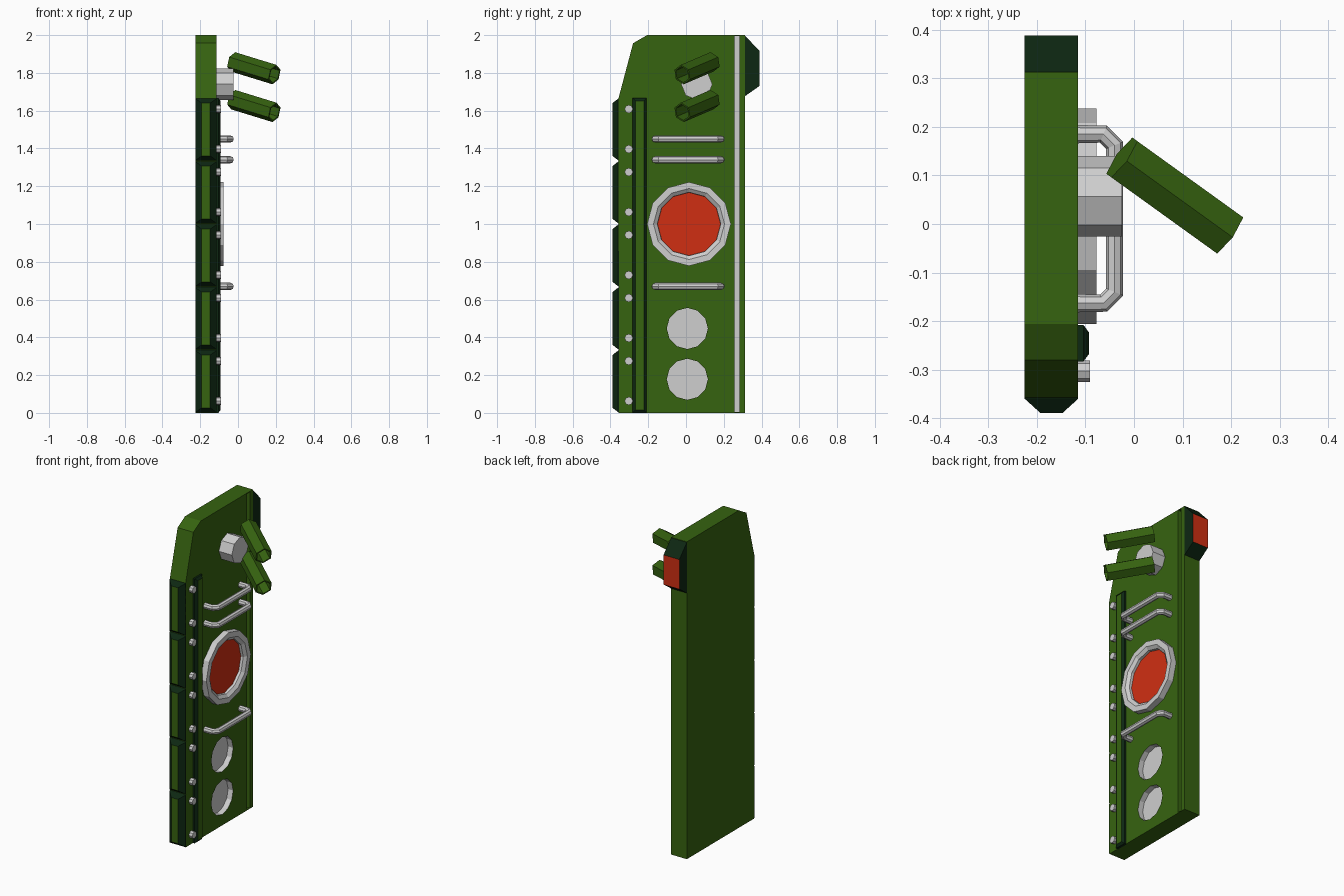
import bpy, bmesh, math
from mathutils import Vector

if "Cube" in bpy.data.objects:
    bpy.data.objects.remove(bpy.data.objects["Cube"])


def material(name, rgb):
    m = bpy.data.materials.new(name)
    m.diffuse_color = (*rgb, 1)
    m.use_nodes = True
    m.node_tree.nodes["Principled BSDF"].inputs["Base Color"].default_value = m.diffuse_color
    return m


GREEN = material("green paint", (0.037, 0.125, 0.005))
DARK = material("dark green trim", (0.004, 0.02, 0.006))
GREY = material("light grey metal", (0.62, 0.62, 0.62))
RED = material("red lamp", (0.63, 0.028, 0.006))


def loft(name, rings, side, cap=None):
    """Join rings of points into a closed solid; the last cap may differ in colour."""
    bm = bmesh.new()
    loops = [[bm.verts.new(p) for p in ring] for ring in rings]
    n = len(loops[0])
    for a, b in zip(loops, loops[1:]):
        for i in range(n):
            j = (i + 1) % n
            bm.faces.new((a[i], a[j], b[j], b[i]))
    bm.faces.new(loops[0][::-1])
    bm.faces.new(loops[-1]).material_index = 1 if cap else 0
    bmesh.ops.recalc_face_normals(bm, faces=bm.faces)
    mesh = bpy.data.meshes.new(name)
    bm.to_mesh(mesh)
    bm.free()
    mesh.materials.append(side)
    if cap:
        mesh.materials.append(cap)
    ob = bpy.data.objects.new(name, mesh)
    bpy.context.collection.objects.link(ob)
    return ob


def ring_x(x, y, z, r, n):
    """Regular polygon facing +x."""
    return [(x, y + r * math.cos(2 * math.pi * i / n), z + r * math.sin(2 * math.pi * i / n))
            for i in range(n)]


def rect_x(x, y0, y1, z0, z1, inset=0):
    y0, y1, z0, z1 = y0 + inset, y1 - inset, z0 + inset, z1 - inset
    return [(x, y0, z0), (x, y1, z0), (x, y1, z1), (x, y0, z1)]


def rect_y(y, x0, x1, z0, z1):
    return [(x0, y, z0), (x1, y, z0), (x1, y, z1), (x0, y, z1)]


BACK, FACE = -0.225, -0.115      # slab thickness along x
PITCH = 1.667 / 5                # length of one edge pad

# Main slab with clipped upper front corner
outline = [(-0.355, 0), (0.313, 0), (0.313, 2), (-0.206, 2), (-0.28, 1.957), (-0.357, 1.667)]
slab = loft("side_slab", [[(x, y, z) for y, z in outline] for x in (BACK, FACE)], GREEN)
slab.data.materials.append(GREY)

# Round recesses and long groove cut into the outer face
holes = [(0.007, 0.178), (0.007, 0.447)]
HOLE_R, DEPTH = 0.109, 0.035
cutters = [loft("recess_cutter", [ring_x(x, y, z, HOLE_R, 12) for x in (FACE - DEPTH, 0)], GREEN)
           for y, z in holes]
cutters.append(loft("groove_cutter", [rect_x(x, 0.256, 0.282, 0.004, 1.996)
                                      for x in (FACE - DEPTH, 0)], GREEN))
bpy.context.view_layer.objects.active = slab
for c in cutters:
    c.hide_render = True
    mod = slab.modifiers.new("cut", 'BOOLEAN')
    mod.operation = 'DIFFERENCE'
    mod.solver = 'EXACT'
    mod.object = c
    bpy.ops.object.modifier_apply(modifier=mod.name)
for c in cutters:
    bpy.data.objects.remove(c)

# Grey for recess walls, recess floors and groove floor
for f in slab.data.polygons:
    x, y, z = f.center
    inside = BACK + 0.01 < x < FACE - 0.005
    in_hole = any(math.hypot(y - hy, z - hz) < HOLE_R + 0.01 for hy, hz in holes)
    groove_floor = abs(f.normal.x) > 0.9 and 0.25 < y < 0.29
    f.material_index = 1 if inside and (in_hole or groove_floor) else 0

# Bevelled pads along the front edge, each with two bolts
for i in range(5):
    z0, z1 = i * PITCH, (i + 1) * PITCH
    loft("edge_pad", [rect_y(-0.353, BACK, FACE, z0, z1),
                      rect_y(-0.36, BACK, FACE, z0 + 0.004, z1 - 0.004),
                      rect_y(-0.389, BACK + 0.032, FACE - 0.032, z0 + 0.027, z1 - 0.027)],
         DARK, GREEN)
    for dz in (0.063, 0.275):
        loft("bolt", [ring_x(x, -0.303, z0 + dz, 0.022, 8) for x in (FACE - 0.01, -0.091)], GREY)

# Raised rail beside the bolts
loft("rail", [rect_x(FACE - 0.005, -0.283, -0.208, 0, 1.667),
              rect_x(-0.104, -0.283, -0.208, 0, 1.667),
              rect_x(-0.093, -0.283, -0.208, 0, 1.667, 0.015)], DARK, GREEN)

# Round lamp: grey frame with a sunken red lens
frame = [(FACE - 0.005, 0.222), (-0.077, 0.222), (-0.077, 0.188), (-0.092, 0.168), (-0.108, 0.167)]
loft("round_lamp", [ring_x(x, 0.016, 1.0, r, 12) for x, r in frame], GREY, RED)

# Tail light on the rear edge
tail = loft("tail_light", [rect_y(0.31, BACK, FACE, 1.675, 2.0),
                           rect_y(0.388, BACK, FACE, 1.73, 1.917)], DARK, RED)

# Grab handles
for z in (0.67, 1.34, 1.45):
    path = [(FACE - 0.01, 0.185), (-0.063, 0.185), (-0.04, 0.162),
            (-0.04, -0.14), (-0.063, -0.163), (FACE - 0.01, -0.163)]
    cu = bpy.data.curves.new("grab_handle", 'CURVE')
    cu.dimensions = '3D'
    cu.bevel_depth = 0.019
    cu.bevel_resolution = 2
    cu.use_fill_caps = True
    cu.materials.append(GREY)
    sp = cu.splines.new('POLY')
    sp.points.add(len(path) - 1)
    for p, (x, y) in zip(sp.points, path):
        p.co = (x, y, z, 1)
    sp.use_smooth = False
    ob = bpy.data.objects.new("grab_handle", cu)
    bpy.context.collection.objects.link(ob)
    bpy.ops.object.select_all(action='DESELECT')
    ob.select_set(True)
    bpy.context.view_layer.objects.active = ob
    bpy.ops.object.convert(target='MESH')

# Launcher mount and two hollow tubes
loft("launcher_mount", [ring_x(x, 0.057, 1.74, 0.083, 8) for x in (FACE - 0.005, -0.025)], GREY)
for z in (1.658, 1.858):
    start, end = Vector((-0.025, 0.137, z)), Vector((0.193, -0.02, z - 0.067))
    d = (end - start).normalized()
    right = d.cross(Vector((0, 0, 1))).normalized()
    up = right.cross(d)
    rings = []
    for c, r in ((start, 0.053), (end, 0.053), (end, 0.044), (end - d * 0.2, 0.044)):
        rings.append([c + r * (math.cos(k * math.pi / 3) * up + math.sin(k * math.pi / 3) * right)
                      for k in range(6)])
    loft("launcher_tube", rings, GREEN)
